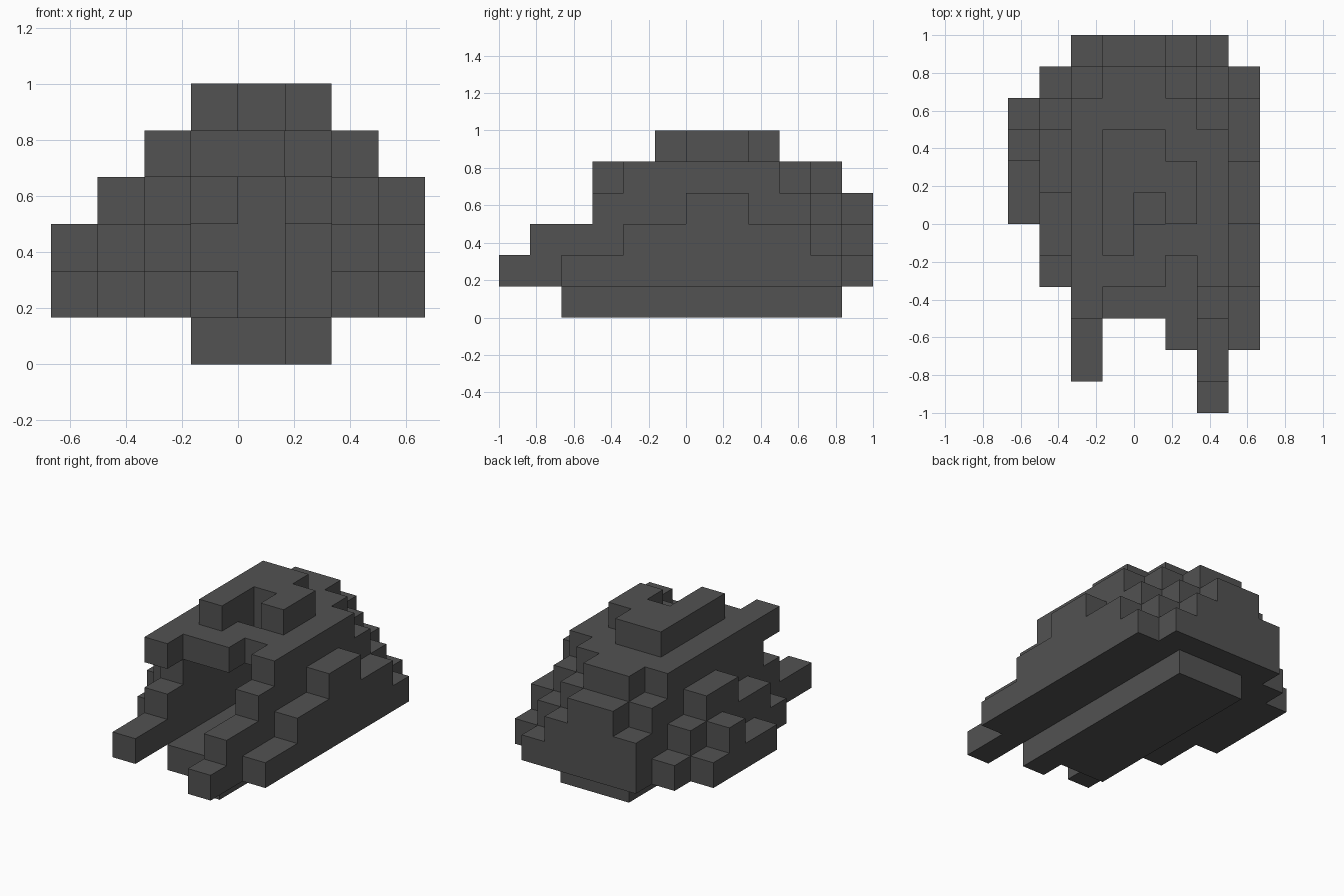
import bpy
import bmesh
from mathutils import Vector

cube = bpy.data.objects.get("Cube")
if cube:
    bpy.data.objects.remove(cube)

UNIT = 1 / 6

grey = bpy.data.materials.new("dark_grey")
grey.use_nodes = True
grey.diffuse_color = (0.085, 0.085, 0.085, 1)
grey.node_tree.nodes["Principled BSDF"].inputs["Base Color"].default_value = grey.diffuse_color


def column(x, first_layer, *spans):
    """Stack of blocks one unit wide: one (front, back) span per layer."""
    return {(x, y, first_layer + i)
            for i, (front, back) in enumerate(spans)
            for y in range(front, back)}


parts = {}

# Flat foot with one longer strip
parts["base"] = (column(-1, 0, (-3, 5)) | column(0, 0, (-3, 5))
                 | column(1, 0, (-4, 5)))

# Side walls, stepped in towards the top, with prongs at the front
parts["left_wall"] = column(2, 1, (-6, 6), (-5, 5), (-3, 4), (-2, 3))
parts["left_outer_step"] = column(3, 1, (-4, 5), (-2, 4), (0, 2))
parts["right_wall"] = column(-2, 1, (-5, 6), (-3, 6), (-2, 5), (-3, 4))
parts["right_inner_step"] = column(-3, 1, (-2, 5), (-1, 4), (1, 3))
parts["right_outer_step"] = column(-4, 1, (0, 4), (2, 3))

# Back wall closing the hollow
parts["back_wall"] = (column(-1, 1, (4, 6), (5, 6), (4, 6))
                      | column(0, 1, (5, 6), (5, 6), (5, 6))
                      | column(1, 1, (4, 6), (4, 6), (3, 5)))

# Roof with a small opening, and the crest around it
parts["roof"] = (column(-1, 4, (-2, 5)) | column(0, 4, (-2, 5))
                 | column(1, 4, (-1, 4))) - {(0, 0, 4)}
parts["crest"] = (column(-1, 5, (-1, 3)) | column(0, 5, (1, 3))
                  | column(1, 5, (0, 2)))

filled = set().union(*parts.values())


def build(name, cells):
    """Mesh the exposed sides of the blocks and merge the flat areas."""
    bm = bmesh.new()
    for cell in sorted(cells):
        centre = Vector(cell) + Vector((0.5, 0.5, 0.5))
        for axis in range(3):
            for sign in (-1, 1):
                step = [0, 0, 0]
                step[axis] = sign
                if tuple(c + s for c, s in zip(cell, step)) in filled:
                    continue
                normal = Vector(step) / 2
                u = Vector((normal.y, normal.z, normal.x))
                v = normal.cross(u) * 2
                corners = (-u - v, u - v, u + v, v - u)
                bm.faces.new([bm.verts.new((centre + normal + c) * UNIT)
                              for c in corners])
    bmesh.ops.remove_doubles(bm, verts=bm.verts, dist=UNIT / 100)
    bm.normal_update()
    bmesh.ops.dissolve_limit(bm, angle_limit=0.01, verts=bm.verts, edges=bm.edges)
    mesh = bpy.data.meshes.new(name)
    bm.to_mesh(mesh)
    bm.free()
    mesh.materials.append(grey)
    bpy.context.collection.objects.link(bpy.data.objects.new(name, mesh))


for name, cells in parts.items():
    build(name, cells)
